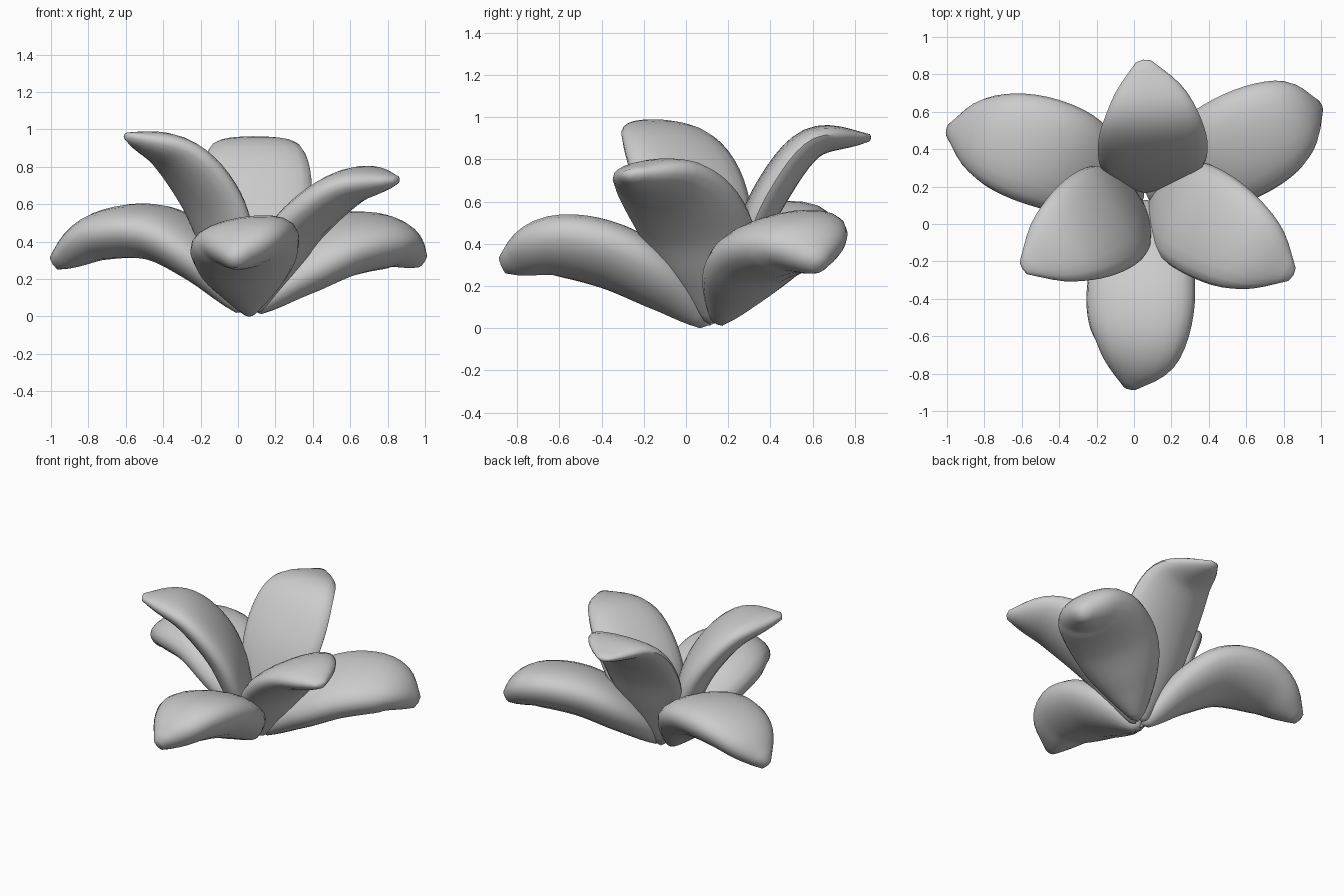
import bpy, bmesh, math
from mathutils import Vector

cube = bpy.data.objects.get("Cube")
if cube:
    bpy.data.objects.remove(cube, do_unlink=True)

grey = bpy.data.materials.new("petal_grey")
grey.use_nodes = True
grey.diffuse_color = (0.6, 0.6, 0.6, 1)
grey.node_tree.nodes["Principled BSDF"].inputs["Base Color"].default_value = (0.6, 0.6, 0.6, 1)

RINGS, SIDES = 24, 20
# Half widths at equal steps from root to tip
WIDTHS = [0.045, 0.145, 0.225, 0.275, 0.293, 0.287, 0.25, 0.175, 0.04]


def sample(values, t):
    """Smooth interpolation through evenly spaced values."""
    s = t * (len(values) - 1)
    i = min(int(s), len(values) - 2)
    f = s - i
    b, c = values[i], values[i + 1]
    a = values[i - 1] if i else b * 2 - c
    d = values[i + 2] if i + 2 < len(values) else c * 2 - b
    return b + (c - a) * (f / 2) + (a * 2 - b * 5 + c * 4 - d) * (f * f / 2) \
        + (b * 3 - a - c * 3 + d) * (f ** 3 / 2)


def petal(name, path, roll, thick, taper, cup):
    """Puffy, slightly cupped leaf section swept along a bent centre line."""
    path = [Vector(p) for p in path]
    heading = path[-1] - path[0]
    heading.z = 0
    flat_side = Vector((0, 0, 1)).cross(heading.normalized())
    bm = bmesh.new()
    rings = []
    for k in range(RINGS + 1):
        t = k / RINGS
        centre = sample(path, t)
        tangent = (sample(path, min(t + 0.02, 1)) - sample(path, max(t - 0.02, 0))).normalized()
        side = (flat_side - tangent * flat_side.dot(tangent)).normalized()
        normal = tangent.cross(side)
        side, normal = (side * math.cos(roll) + normal * math.sin(roll),
                        normal * math.cos(roll) - side * math.sin(roll))
        width = sample(WIDTHS, t)
        fullness = width / 0.295
        depth = thick * fullness ** taper
        ring = []
        for j in range(SIDES):
            a = math.tau * j / SIDES
            lift = depth * math.sin(a) + cup * fullness * (math.cos(a) ** 2 - 0.5)
            ring.append(bm.verts.new(centre + side * width * math.cos(a) + normal * lift))
        rings.append(ring)
    for low, high in zip(rings, rings[1:]):
        for j in range(SIDES):
            n = (j + 1) % SIDES
            bm.faces.new((low[j], low[n], high[n], high[j]))
    # Rounded ends
    for ring, end in ((rings[0], path[0] * 1.1 - path[1] * 0.1),
                      (rings[-1], path[-1] * 1.03 - path[-2] * 0.03)):
        point = bm.verts.new(end)
        for j in range(SIDES):
            bm.faces.new((ring[j], ring[(j + 1) % SIDES], point))
    bmesh.ops.recalc_face_normals(bm, faces=bm.faces)
    mesh = bpy.data.meshes.new(name)
    bm.to_mesh(mesh)
    bm.free()
    mesh.materials.append(grey)
    obj = bpy.data.objects.new(name, mesh)
    bpy.context.collection.objects.link(obj)
    bpy.ops.object.select_all(action="DESELECT")
    obj.select_set(True)
    bpy.context.view_layer.objects.active = obj
    bpy.ops.object.shade_smooth_by_angle(angle=math.radians(50))


petal("back_petal", [(0.08, 0.18, 0.04), (0.09, 0.265, 0.34), (0.1, 0.39, 0.64),
                     (0.09, 0.59, 0.885), (0.05, 0.87, 0.905)], 0, 0.085, 0.8, 0.025)
petal("front_petal", [(0.06, 0.1, 0.035), (0.05, -0.1, 0.215), (0.04, -0.35, 0.355),
                      (0.03, -0.63, 0.4), (-0.02, -0.87, 0.3)], 0.17, 0.155, 0.65, 0.035)
petal("right_back_petal", [(0.02, 0.14, 0.05), (-0.2, 0.25, 0.31), (-0.44, 0.37, 0.46),
                           (-0.74, 0.45, 0.44), (-0.985, 0.5, 0.285)], -0.1, 0.145, 0.65, 0.03)
petal("left_back_petal", [(0.1, 0.15, 0.05), (0.3, 0.27, 0.24), (0.53, 0.4, 0.38),
                          (0.8, 0.54, 0.41), (0.985, 0.63, 0.3)], 0.2, 0.155, 0.65, 0.03)
petal("right_front_petal", [(0.03, 0.11, 0.04), (-0.04, 0.085, 0.32), (-0.15, 0.03, 0.63),
                            (-0.345, -0.085, 0.875), (-0.59, -0.235, 0.965)], 0, 0.105, 0.8, 0.025)
petal("left_front_petal", [(0.1, 0.12, 0.04), (0.2, 0.09, 0.27), (0.34, 0.03, 0.5),
                           (0.59, -0.12, 0.7), (0.845, -0.27, 0.73)], 0.12, 0.115, 0.8, 0.025)
